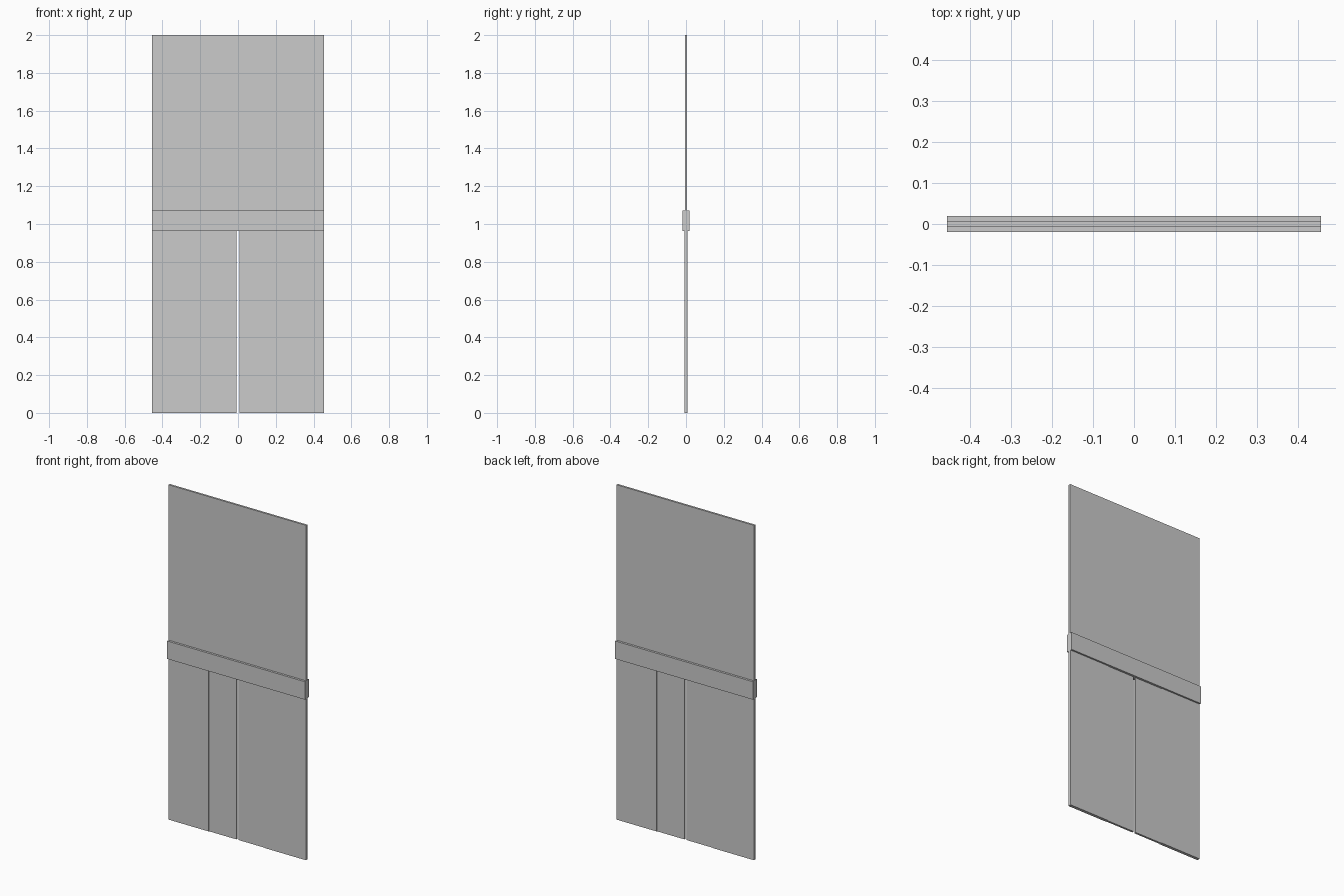
import bpy

if "Cube" in bpy.data.objects:
    bpy.data.objects.remove(bpy.data.objects["Cube"])

W = 0.455          # half width of the whole panel
GAP = 0.007        # half width of the central slit
STEP = 0.188       # where each lower leaf gets thinner
RAIL_LOW, RAIL_HIGH = 0.964, 1.071


def box(name, x0, x1, half_y, z0, z1):
    bpy.ops.mesh.primitive_cube_add(size=1, location=((x0 + x1) / 2, 0, (z0 + z1) / 2))
    ob = bpy.context.object
    ob.name = name
    ob.scale = (x1 - x0, 2 * half_y, z1 - z0)
    bpy.ops.object.transform_apply(location=True, rotation=False, scale=True)
    return ob


def leaf(name, side):
    # stepped plan outline: thick outer part, slightly thinner inner part
    plan = [(W, -.009), (W, .009), (STEP, .009), (STEP, .006),
            (GAP, .006), (GAP, -.006), (STEP, -.006), (STEP, -.009)]
    n = len(plan)
    verts = [(side * x, y, z) for z in (0, RAIL_LOW) for x, y in plan]
    faces = [(i, (i + 1) % n, (i + 1) % n + n, i + n) for i in range(n)]
    for o in (0, n):   # caps split into clean quads
        faces += [(o, o + 1, o + 2, o + 3, o + 6, o + 7), (o + 3, o + 4, o + 5, o + 6)]
    me = bpy.data.meshes.new(name)
    me.from_pydata(verts, [], faces)
    ob = bpy.data.objects.new(name, me)
    bpy.context.collection.objects.link(ob)
    # consistent outward normals
    bpy.context.view_layer.objects.active = ob
    bpy.ops.object.select_all(action='DESELECT')
    ob.select_set(True)
    bpy.ops.object.mode_set(mode='EDIT')
    bpy.ops.mesh.select_all(action='SELECT')
    bpy.ops.mesh.normals_make_consistent(inside=False)
    bpy.ops.object.mode_set(mode='OBJECT')


# Upper sheet and middle rail
box("upper_panel", -W, W, 0.006, RAIL_HIGH, 2.0)
box("middle_rail", -W, W, 0.019, RAIL_LOW, RAIL_HIGH)

# Two lower leaves separated by a slit
leaf("lower_leaf_left", -1)
leaf("lower_leaf_right", 1)
